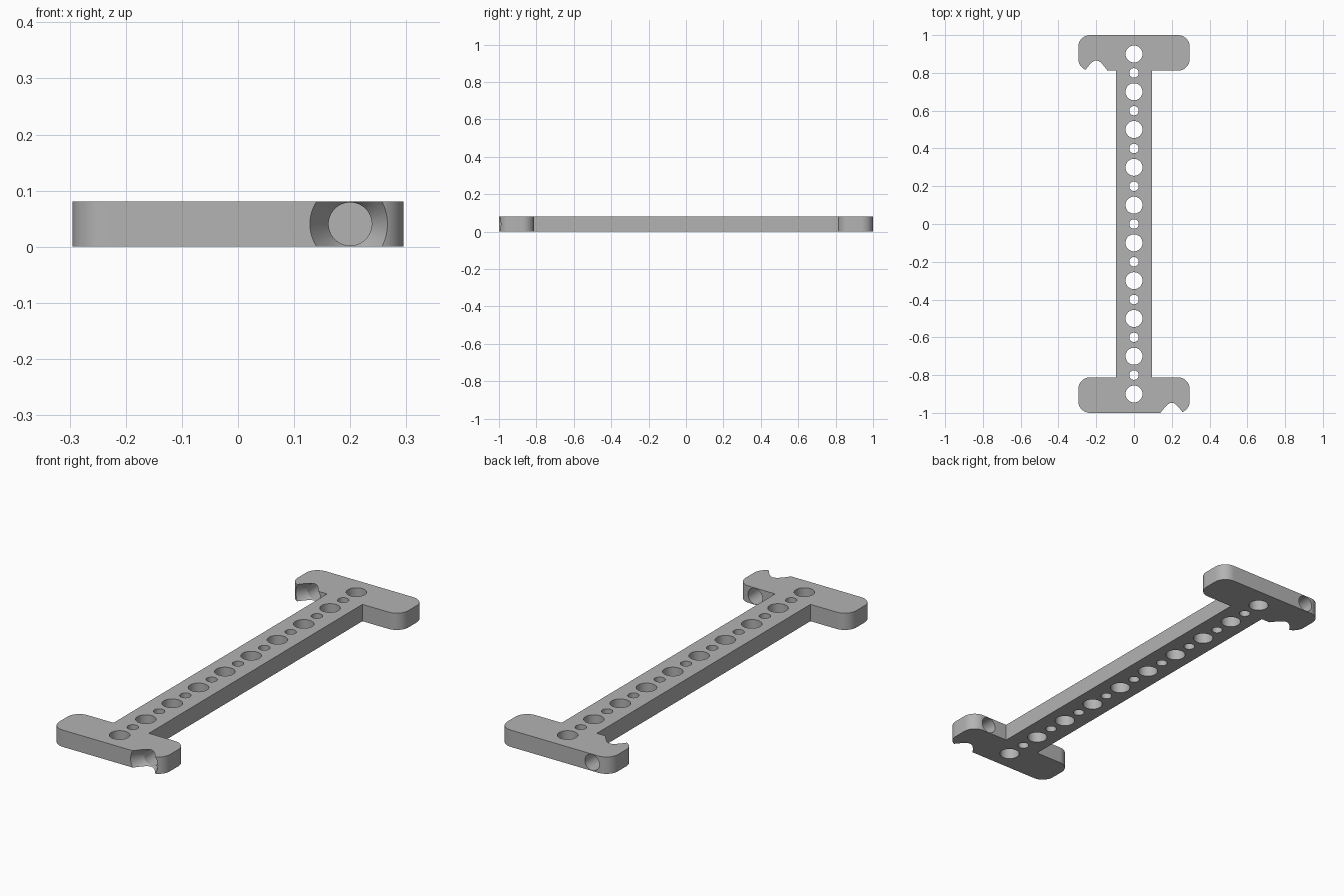
import bpy, bmesh, math
from mathutils import Matrix, Vector

cube = bpy.data.objects.get("Cube")
if cube:
    bpy.data.objects.remove(cube, do_unlink=True)

T = 0.081            # plate thickness
WEB = 0.094          # half width of the bar
ARM = 0.295          # half width of the end heads
INNER = 0.812        # inner face of the heads
RADIUS = 0.062       # corner rounding

grey = bpy.data.materials.new("plain_grey")
grey.use_nodes = True
colour = (0.45, 0.45, 0.45, 1)
grey.diffuse_color = colour
grey.node_tree.nodes["Principled BSDF"].inputs["Base Color"].default_value = colour


def corner(cx, cy, start, steps=12):
    """Quarter-circle of points, anticlockwise from a start angle."""
    angles = [math.radians(start + 90 * i / steps) for i in range(steps + 1)]
    return [(cx + RADIUS * math.cos(a), cy + RADIUS * math.sin(a)) for a in angles]


def lathe(bm, profile, matrix, sides=64):
    """Closed solid of revolution from (radius, height) pairs."""
    rings = []
    for r, h in profile:
        ring = []
        for i in range(sides):
            a = 2 * math.pi * i / sides
            ring.append(bm.verts.new(matrix @ Vector((r * math.cos(a), r * math.sin(a), h))))
        rings.append(ring)
    for low, high in zip(rings, rings[1:]):
        for i in range(sides):
            j = (i + 1) % sides
            bm.faces.new((low[i], low[j], high[j], high[i]))
    bm.faces.new(rings[0][::-1])
    bm.faces.new(rings[-1])


def make_object(name, bm):
    bmesh.ops.recalc_face_normals(bm, faces=bm.faces)
    mesh = bpy.data.meshes.new(name)
    bm.to_mesh(mesh)
    bm.free()
    obj = bpy.data.objects.new(name, mesh)
    bpy.context.collection.objects.link(obj)
    mesh.materials.append(grey)
    return obj


# I-shaped plate: half the outline, then the same turned half way round
cx, outer, inner = ARM - RADIUS, 1 - RADIUS, INNER + RADIUS
half = ([(WEB, INNER)] + corner(cx, inner, -90) + corner(cx, outer, 0)
        + corner(-cx, outer, 90) + corner(-cx, inner, 180) + [(-WEB, INNER)])
outline = half + [(-x, -y) for x, y in half]
bm = bmesh.new()
base = bm.faces.new([bm.verts.new((x, y, 0)) for x, y in outline])
top = bmesh.ops.extrude_face_region(bm, geom=[base])["geom"]
bmesh.ops.translate(bm, vec=(0, 0, T), verts=[g for g in top if isinstance(g, bmesh.types.BMVert)])
plate = make_object("connector_plate", bm)

# Row of alternating large and small holes along the bar
bm = bmesh.new()
for i in range(-9, 10):
    r = 0.045 if i % 2 else 0.025
    lathe(bm, [(r, -0.05), (r, T + 0.05)], Matrix.Translation((0, i / 10, 0)))

# Countersunk screw holes through opposite arms, both opening forwards
BORE, FLARE, DEPTH = 0.0385, 0.072, 0.057
slope = (FLARE - BORE) / DEPTH
screw = [(FLARE + slope * 0.02, -0.02), (BORE, DEPTH), (BORE, 0.21)]
for x, y in ((0.2, -1), (-0.2, INNER)):
    turn = Matrix.Rotation(math.radians(-90), 4, "X")
    lathe(bm, screw, Matrix.Translation((x, y, T / 2)) @ turn)
cutter = make_object("hole_cutter", bm)
cutter.hide_render = True

# Cut the holes and drop the helper
mod = plate.modifiers.new("holes", "BOOLEAN")
mod.operation = "DIFFERENCE"
mod.solver = "EXACT"
mod.object = cutter
bpy.context.view_layer.objects.active = plate
plate.select_set(True)
cutter.select_set(False)
bpy.ops.object.modifier_apply(modifier=mod.name)
bpy.data.objects.remove(cutter, do_unlink=True)
bpy.ops.object.shade_smooth_by_angle(angle=math.radians(25))
